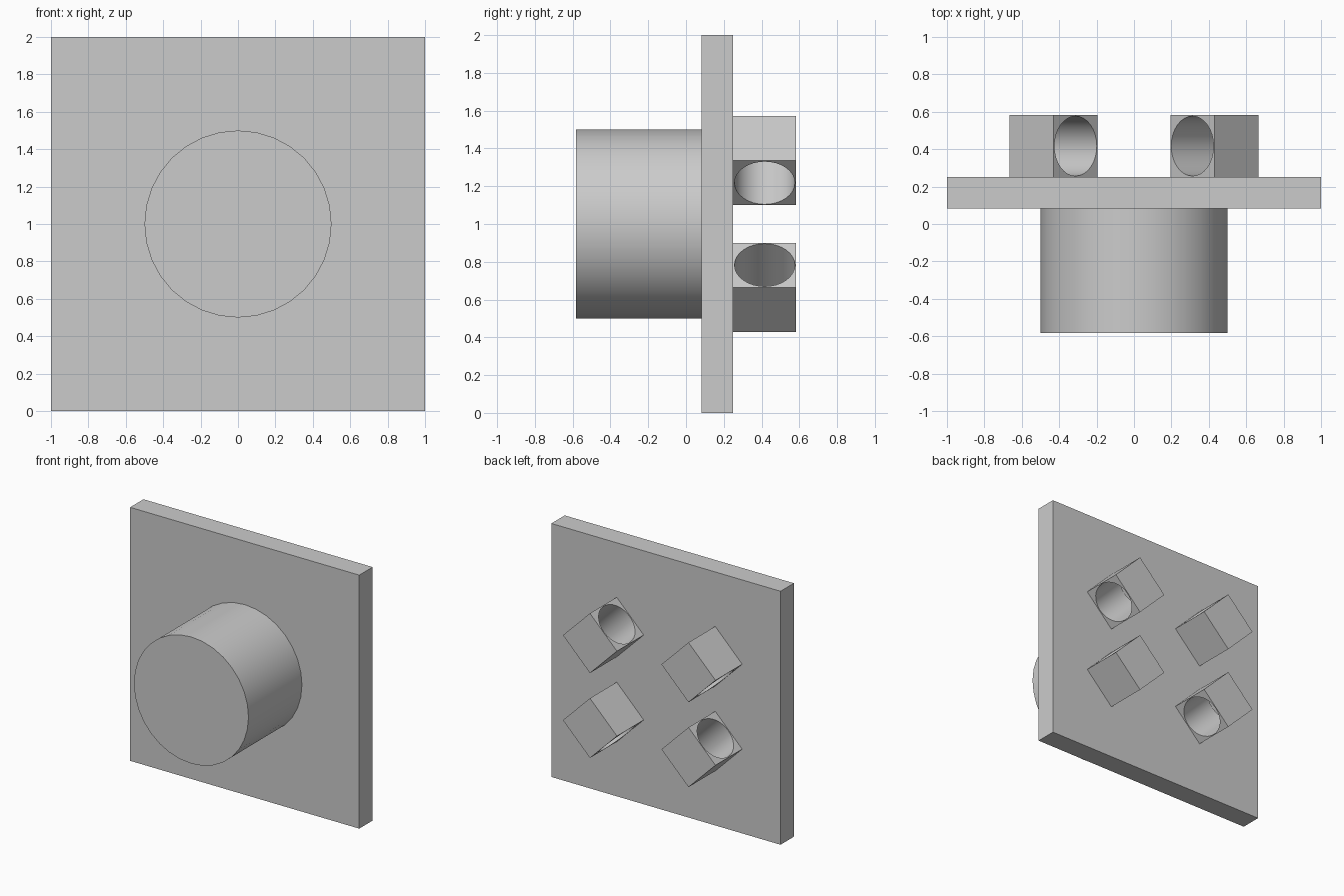
import bpy, bmesh
from math import sin, cos, pi, radians
from mathutils import Matrix

cube = bpy.data.objects.get("Cube")
if cube:
    bpy.data.objects.remove(cube, do_unlink=True)

grey = bpy.data.materials.new("light grey")
grey.use_nodes = True
grey.diffuse_color = (0.6, 0.6, 0.6, 1)
grey.node_tree.nodes["Principled BSDF"].inputs["Base Color"].default_value = grey.diffuse_color

SIDES = 32
BLOCK = 1 / 3
PLATE_FRONT, PLATE_BACK = 1 / 12, 1 / 4
MIDDLE = 1.0


def finish(name, bm):
    bmesh.ops.recalc_face_normals(bm, faces=bm.faces)
    mesh = bpy.data.meshes.new(name)
    bm.to_mesh(mesh)
    bm.free()
    mesh.materials.append(grey)
    obj = bpy.data.objects.new(name, mesh)
    bpy.context.collection.objects.link(obj)
    bpy.ops.object.select_all(action="DESELECT")
    obj.select_set(True)
    bpy.context.view_layer.objects.active = obj
    bpy.ops.object.shade_smooth_by_angle(angle=radians(30))
    return obj


def pierced_block(name, x, z, tilt):
    """Cube with a round hole right through it, turned about the y axis."""
    bm = bmesh.new()
    half, radius = BLOCK / 2, 0.16
    rings = []
    # Rings in order: top hole, top rim, bottom rim, bottom hole
    for height, square in ((half, False), (half, True), (-half, True), (-half, False)):
        ring = []
        for i in range(SIDES):
            c, s = cos(2 * pi * i / SIDES), sin(2 * pi * i / SIDES)
            r = half / max(abs(c), abs(s)) if square else radius
            ring.append(bm.verts.new((r * c, r * s, height)))
        rings.append(ring)
    for k, ring in enumerate(rings):
        following = rings[(k + 1) % len(rings)]
        for i in range(SIDES):
            j = (i + 1) % SIDES
            bm.faces.new((ring[i], ring[j], following[j], following[i]))
    place = Matrix.Translation((x, PLATE_BACK + half, z)) @ Matrix.Rotation(tilt, 4, "Y")
    bmesh.ops.transform(bm, matrix=place, verts=bm.verts)
    finish(name, bm)


# Square plate
bm = bmesh.new()
thickness = PLATE_BACK - PLATE_FRONT
bmesh.ops.create_cube(bm, size=1, matrix=Matrix.Translation(
    (0, PLATE_FRONT + thickness / 2, MIDDLE)) @ Matrix.Diagonal((2, thickness, 2, 1)))
finish("plate", bm)

# Round boss on the front
bm = bmesh.new()
length = 2 / 3
bmesh.ops.create_cone(
    bm, cap_ends=True, segments=SIDES, radius1=0.5, radius2=0.5, depth=length,
    matrix=Matrix.Translation((0, PLATE_FRONT - length / 2, MIDDLE)) @ Matrix.Rotation(pi / 2, 4, "X"))
finish("front_boss", bm)

# Four pierced blocks on the back, holes running around the centre
for side, sx in (("left", 1), ("right", -1)):
    for level, sz in (("upper", 1), ("lower", -1)):
        pierced_block(f"{level}_{side}_block", sx * 0.43, MIDDLE + sz * 0.335, -sx * sz * pi / 4)
